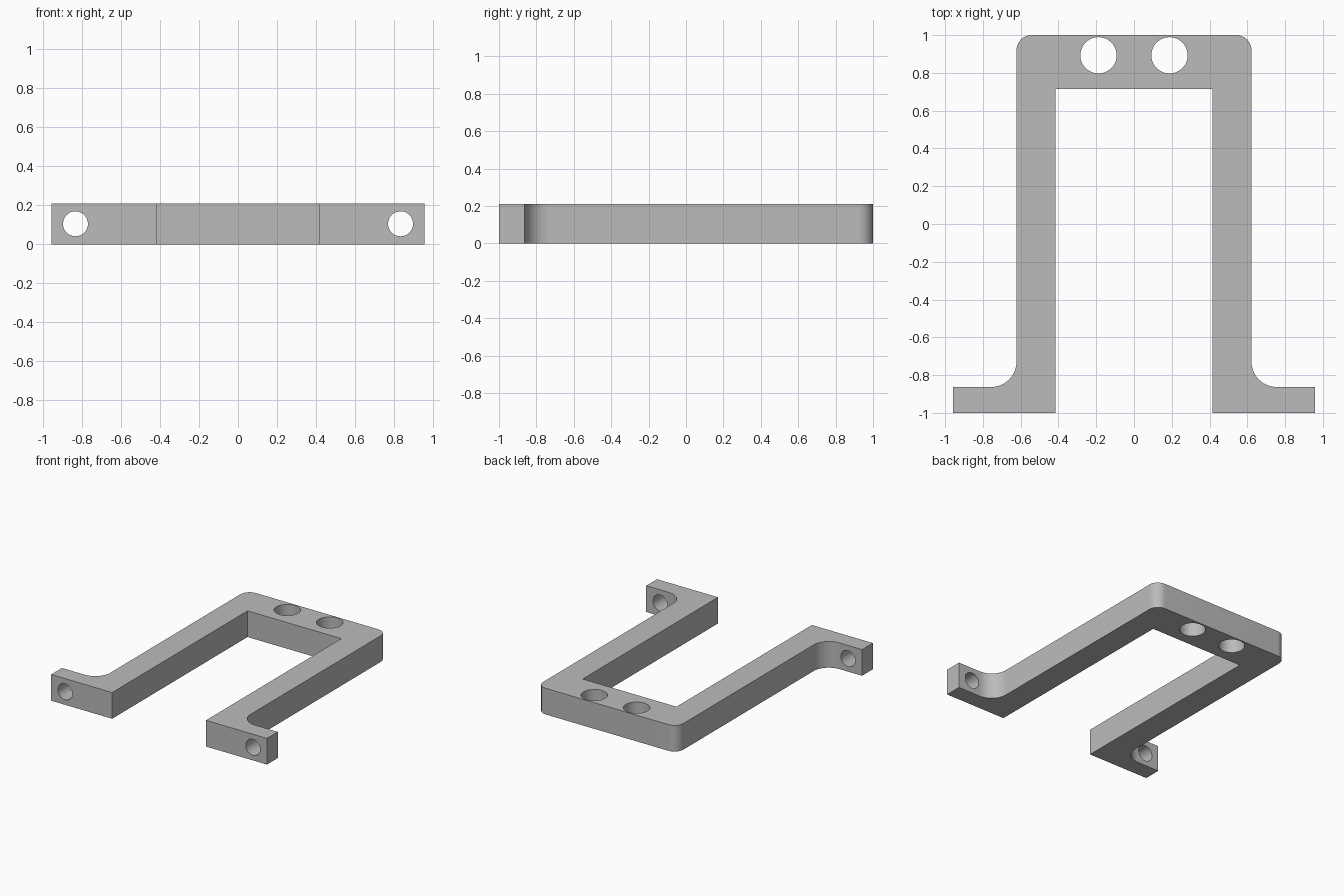
import bpy
import bmesh
from math import sin, cos, pi, radians
from mathutils import Matrix, Vector

if "Cube" in bpy.data.objects:
    bpy.data.objects.remove(bpy.data.objects["Cube"], do_unlink=True)

HEIGHT = 0.21
FOOT_X, OUTER_X, INNER_X = 0.957, 0.622, 0.416
FOOT_Y, BAR_Y = -0.863, 0.715
FILLET, CORNER = 0.135, 0.08

grey = bpy.data.materials.new("plain grey")
grey.use_nodes = True
colour = (0.5, 0.5, 0.5, 1)
grey.diffuse_color = colour
grey.node_tree.nodes["Principled BSDF"].inputs["Base Color"].default_value = colour


def arc(cx, cy, r, start, end, steps=16):
    angles = [radians(start + (end - start) * i / steps) for i in range(steps + 1)]
    return [(cx + r * cos(a), cy + r * sin(a)) for a in angles]


def make_object(name, bm):
    mesh = bpy.data.meshes.new(name)
    bm.to_mesh(mesh)
    bm.free()
    obj = bpy.data.objects.new(name, mesh)
    bpy.context.collection.objects.link(obj)
    mesh.materials.append(grey)
    return obj


def cutter(name, location, radius, axis):
    bm = bmesh.new()
    turn = Matrix.Rotation(pi / 2, 4, "X") if axis == "Y" else Matrix()
    bmesh.ops.create_cone(bm, cap_ends=True, segments=48, radius1=radius,
                          radius2=radius, depth=0.6,
                          matrix=Matrix.Translation(location) @ turn)
    obj = make_object(name, bm)
    obj.hide_render = True
    return obj


# Bracket outline: right-hand half, then its mirror
half = [(INNER_X, BAR_Y), (INNER_X, -1), (FOOT_X, -1), (FOOT_X, FOOT_Y)]
half += arc(OUTER_X + FILLET, FOOT_Y + FILLET, FILLET, 270, 180)
half += arc(OUTER_X - CORNER, 1 - CORNER, CORNER, 0, 90)
outline = half + [(-x, y) for x, y in reversed(half)]

bm = bmesh.new()
face = bm.faces.new([bm.verts.new((x, y, 0)) for x, y in outline])
raised = bmesh.ops.extrude_face_region(bm, geom=[face])["geom"]
bmesh.ops.translate(bm, vec=Vector((0, 0, HEIGHT)),
                    verts=[v for v in raised if isinstance(v, bmesh.types.BMVert)])
bmesh.ops.recalc_face_normals(bm, faces=bm.faces)
bracket = make_object("bracket", bm)

# Holes through the crossbar and the mounting feet
cutters = []
for side, s in (("left", 1), ("right", -1)):
    cutters.append(cutter(side + "_crossbar_hole", (s * 0.188, 0.893, HEIGHT / 2), 0.096, "Z"))
    cutters.append(cutter(side + "_foot_hole", (s * 0.833, -0.93, HEIGHT / 2), 0.064, "Y"))

bpy.context.view_layer.objects.active = bracket
bracket.select_set(True)
for c in cutters:
    mod = bracket.modifiers.new(c.name, "BOOLEAN")
    mod.operation = "DIFFERENCE"
    mod.solver = "EXACT"
    mod.object = c
    bpy.ops.object.modifier_apply(modifier=mod.name)
for c in cutters:
    bpy.data.objects.remove(c, do_unlink=True)

bpy.ops.object.shade_smooth_by_angle(angle=radians(30))
